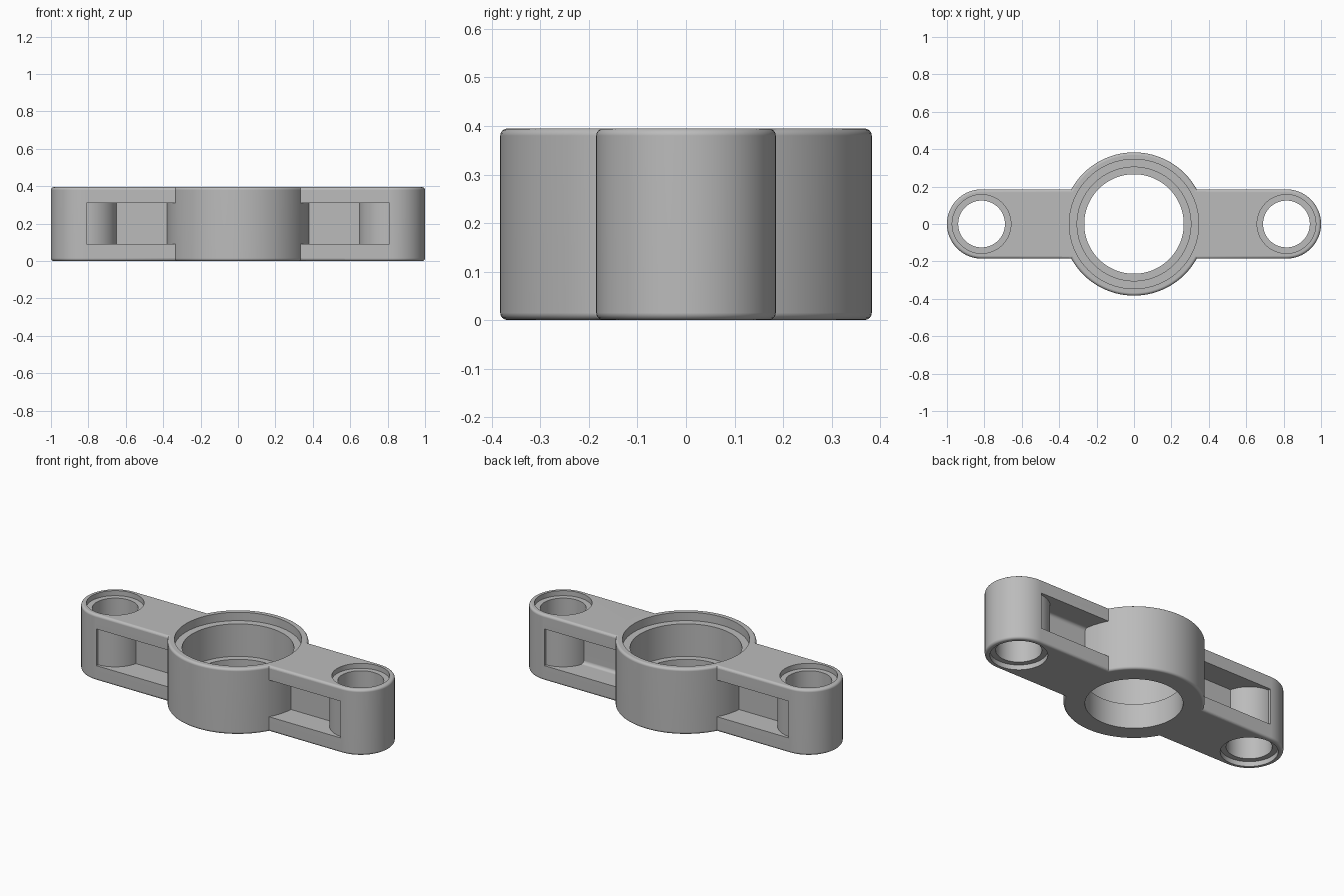
import bpy, bmesh, math

HEIGHT = 0.395
END_X = 0.815          # centre of each end bore
ARM_R = 0.185          # half width of the arms
HUB_R = 0.383
ROUND = 0.015
SEGMENTS = 96

cube = bpy.data.objects.get("Cube")
if cube:
    bpy.data.objects.remove(cube, do_unlink=True)

grey = bpy.data.materials.new("plain grey")
grey.use_nodes = True
grey.diffuse_color = (0.5, 0.5, 0.5, 1)
grey.node_tree.nodes["Principled BSDF"].inputs["Base Color"].default_value = (0.5, 0.5, 0.5, 1)


def make_object(name, bm):
    bmesh.ops.recalc_face_normals(bm, faces=bm.faces)
    mesh = bpy.data.meshes.new(name)
    bm.to_mesh(mesh)
    bm.free()
    mesh.materials.append(grey)
    obj = bpy.data.objects.new(name, mesh)
    bpy.context.collection.objects.link(obj)
    return obj


def lathe(name, profile, x=0):
    """Closed solid of revolution from (radius, z) points, listed bottom to top."""
    bm = bmesh.new()
    rings = []
    for r, z in profile:
        rings.append([bm.verts.new((x + r * math.cos(a), r * math.sin(a), z))
                      for a in (2 * math.pi * i / SEGMENTS for i in range(SEGMENTS))])
    for low, high in zip(rings, rings[1:]):
        for i in range(SEGMENTS):
            j = (i + 1) % SEGMENTS
            bm.faces.new((low[i], low[j], high[j], high[i]))
    bm.faces.new(rings[0][::-1])
    bm.faces.new(rings[-1])
    return make_object(name, bm)


def rounded_profile(radius):
    """Cylinder side with rounded bottom and top edges."""
    arc = [math.radians(a) for a in (0, 22.5, 45, 67.5, 90)]
    low = [(radius - ROUND + ROUND * math.sin(a), ROUND - ROUND * math.cos(a)) for a in arc]
    return low + [(r, HEIGHT - z) for r, z in reversed(low)]


def arm_bar():
    """Long bar with round ends and softened top and bottom rims."""
    bm = bmesh.new()
    half = SEGMENTS // 2
    outline = []
    for side in (1, -1):
        for i in range(half + 1):
            a = math.pi * i / half - math.pi / 2
            outline.append((side * (END_X + ARM_R * math.cos(a)), side * ARM_R * math.sin(a)))
    base = bm.faces.new([bm.verts.new((x, y, 0)) for x, y in outline])
    top = bmesh.ops.extrude_face_region(bm, geom=[base], use_keep_orig=True)
    bmesh.ops.translate(bm, vec=(0, 0, HEIGHT),
                        verts=[v for v in top["geom"] if isinstance(v, bmesh.types.BMVert)])
    rims = [e for e in bm.edges if abs(e.verts[0].co.z - e.verts[1].co.z) < 0.001]
    bmesh.ops.bevel(bm, geom=rims, offset=ROUND, segments=4, profile=0.5, affect='EDGES')
    return make_object("bracket_body", bm)


def pocket(side_x, side_y):
    """Side window cutter with a softened back."""
    x0, x1, y0, y1, z0, z1 = 0.15, 0.81, 0.04, 0.3, 0.09, 0.31
    bm = bmesh.new()
    bmesh.ops.create_cube(bm, size=1)
    for v in bm.verts:
        v.co.x = side_x * (x1 if v.co.x > 0 else x0)
        v.co.y = side_y * (y1 if v.co.y > 0 else y0)
        v.co.z = z1 if v.co.z > 0 else z0
    back = [e for e in bm.edges if all(abs(v.co.y) < 0.05 for v in e.verts)
            and e.verts[0].co.z == e.verts[1].co.z]
    bmesh.ops.bevel(bm, geom=back, offset=0.02, segments=4, profile=0.5, affect='EDGES')
    return make_object("pocket_cutter", bm)


def combine(body, tool, operation):
    tool.hide_render = True
    mod = body.modifiers.new(operation.lower(), 'BOOLEAN')
    mod.operation = operation
    mod.solver = 'EXACT'
    mod.object = tool
    bpy.context.view_layer.objects.active = body
    bpy.ops.object.modifier_apply(modifier=mod.name)
    bpy.data.objects.remove(tool, do_unlink=True)


body = arm_bar()

# Side windows, leaving a thin web along the middle
for sx in (1, -1):
    for sy in (1, -1):
        combine(body, pocket(sx, sy), 'DIFFERENCE')

# Bosses around the end bores and the central hub
for sx in (1, -1):
    combine(body, lathe("end_boss", [(0.17, 0.05), (0.17, 0.35)], sx * END_X), 'UNION')
combine(body, lathe("hub", rounded_profile(HUB_R)), 'UNION')

# Stepped hub bore: bottom flange, seat, top lip
combine(body, lathe("hub_bore", [(0.266, -0.1), (0.266, 0.15), (0.304, 0.15), (0.304, 0.345),
                                 (0.346, 0.345), (0.346, 0.5)]), 'DIFFERENCE')

# End bores, recessed at both faces
step = 0.03
for sx in (1, -1):
    combine(body, lathe("end_bore", [(0.157, -0.1), (0.157, step), (0.125, step),
                                     (0.125, HEIGHT - step), (0.157, HEIGHT - step),
                                     (0.157, 0.5)], sx * END_X), 'DIFFERENCE')

# Smooth shading with crisp edges
bpy.ops.object.select_all(action='DESELECT')
body.select_set(True)
bpy.context.view_layer.objects.active = body
bpy.ops.object.shade_smooth_by_angle(angle=math.radians(30))
weighted = body.modifiers.new("even_shading", 'WEIGHTED_NORMAL')
weighted.keep_sharp = True
